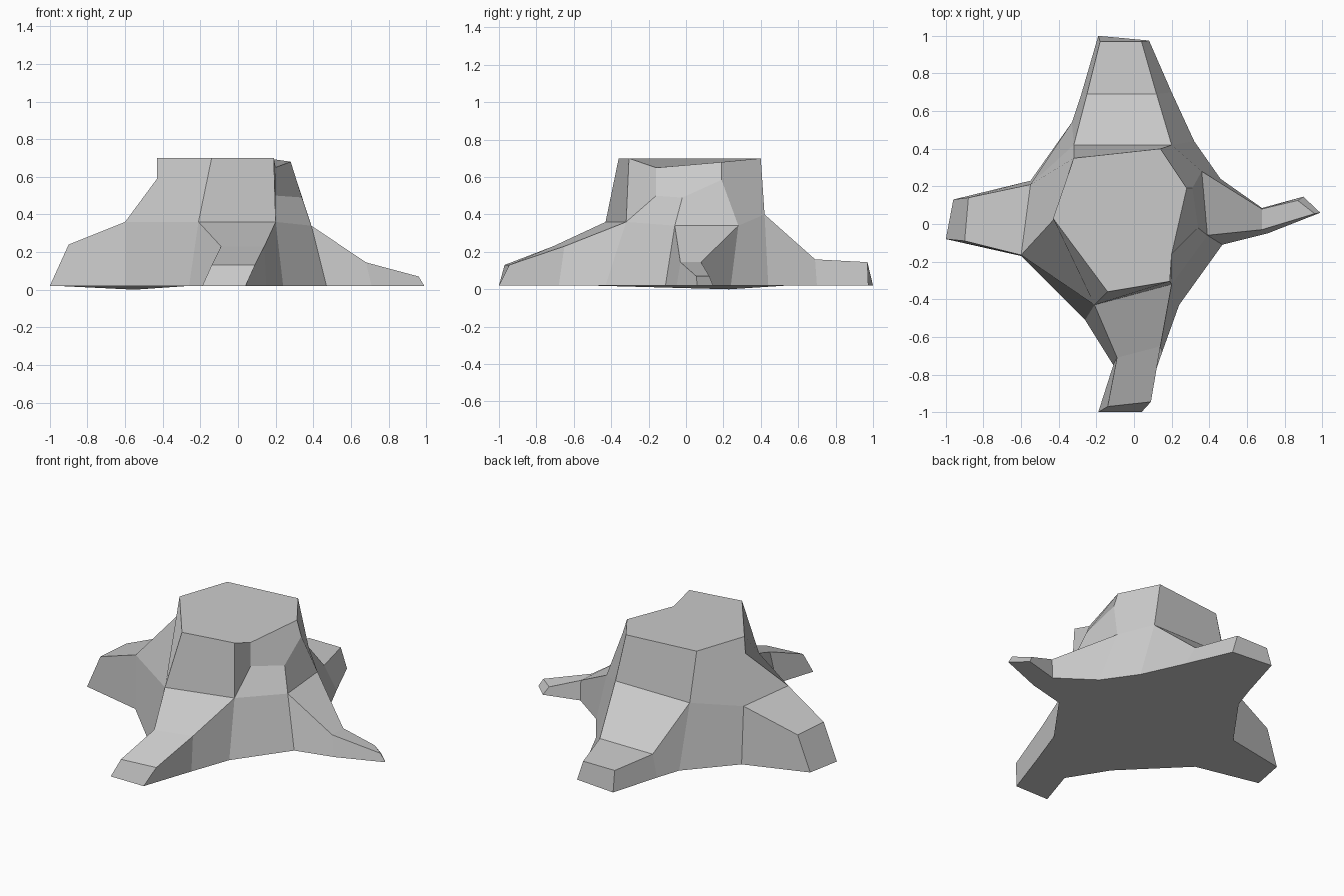
import bpy
import bmesh

BASE = 0.02  # height of the underside

cube = bpy.data.objects.get("Cube")
if cube:
    bpy.data.objects.remove(cube, do_unlink=True)


def make_material(name, rgb):
    mat = bpy.data.materials.new(name)
    mat.use_nodes = True
    colour = (*rgb, 1.0)
    mat.diffuse_color = colour
    mat.node_tree.nodes["Principled BSDF"].inputs["Base Color"].default_value = colour
    return mat


bm = bmesh.new()


def points(*coords):
    """Add vertices; a point given without height lies on the underside."""
    return [bm.verts.new(c if len(c) == 3 else (*c, BASE)) for c in coords]


def face(*verts):
    return bm.faces.new(verts)


def root(*sections):
    """Loft a root through sections running ground, top, top, ground."""
    rows = [points(*section) for section in sections]
    for inner, outer in zip(rows, rows[1:]):
        for i in range(len(inner) - 1):
            face(inner[i], outer[i], outer[i + 1], inner[i + 1])
    face(*rows[-1])
    return rows


# Four roots, counter-clockwise from the front
front = root(
    [(-.26, -.51), (-.21, -.43, .36), (.2, -.32, .36), (.24, -.43)],
    [(-.11, -.75), (-.09, -.71, .23), (.14, -.65, .23), (.15, -.68)],
    [(-.19, -1), (-.14, -.97, .13), (.09, -.945, .13), (.04, -1)])
left = root(
    [(.47, -.11), (.39, -.06, .34), (.36, .28, .34), (.46, .24)],
    [(.71, -.05), (.68, -.03, .145), (.68, .08, .145), (.68, .085)],
    [(.99, .06), (.96, .055, .07), (.87, .125, .07), (.9, .145)])
back = root(
    [(.32, .44), (.2, .42, .4), (-.32, .42, .4), (-.33, .54)],
    [(.2, .7), (.12, .69, .16), (-.25, .69, .16), (-.28, .69)],
    [(.08, .975), (.04, .97, .145), (-.18, .97, .145), (-.19, 1)])
right = root(
    [(-.55, .23, 0), (-.55, .21, .36), (-.6, -.165, .36), (-.6, -.17)],
    [(-.96, .13), (-.88, .14, .24), (-.9, -.09, .24), (-1, -.08)])
roots = [front, left, back, right]

# Lower trunk walls between neighbouring roots
for a, b in zip(roots, roots[1:] + roots[:1]):
    face(a[0][3], b[0][0], b[0][1], a[0][2])

# Rim of the cut top, counter-clockwise from the front right corner
rim = points((-.14, -.36, .7), (.19, -.305, .7), (.2, -.16, .65), (.28, .19, .68),
             (.14, .4, .7), (-.32, .35, .7), (-.43, .03, .7))
face(*rim)

# Upper trunk walls, with a notch and a bulge above the left root
notch, ledge, bulge, knee = points((.2, -.16, .5), (.34, -.02, .49),
                                   (.31, .19, .585), (-.43, .02, .59))
f1, f2 = front[0][1:3]
l1, l2 = left[0][1:3]
b1, b2 = back[0][1:3]
r1, r2 = right[0][1:3]
face(f1, f2, rim[1], rim[0])
face(f2, notch, rim[2], rim[1])
face(f2, l1, ledge, notch)
face(l1, l2, bulge, ledge)
face(notch, ledge, bulge, rim[3], rim[2])
face(l2, b1, rim[4], rim[3], bulge)
face(b1, b2, rim[5], rim[4])
face(b2, r1, r2, knee, rim[6], rim[5])
face(r2, f1, rim[0], rim[6], knee)

# Underside, following the ground outline of every root
outline = []
for rows in roots:
    outline += [row[0] for row in rows] + [row[3] for row in reversed(rows)]
face(*reversed(outline))
bmesh.ops.recalc_face_normals(bm, faces=bm.faces)

mesh = bpy.data.meshes.new("tree_stump")
bm.to_mesh(mesh)
bm.free()
mesh.materials.append(make_material("stump_grey", (.6, .6, .6)))
stump = bpy.data.objects.new("tree_stump", mesh)
bpy.context.collection.objects.link(stump)
